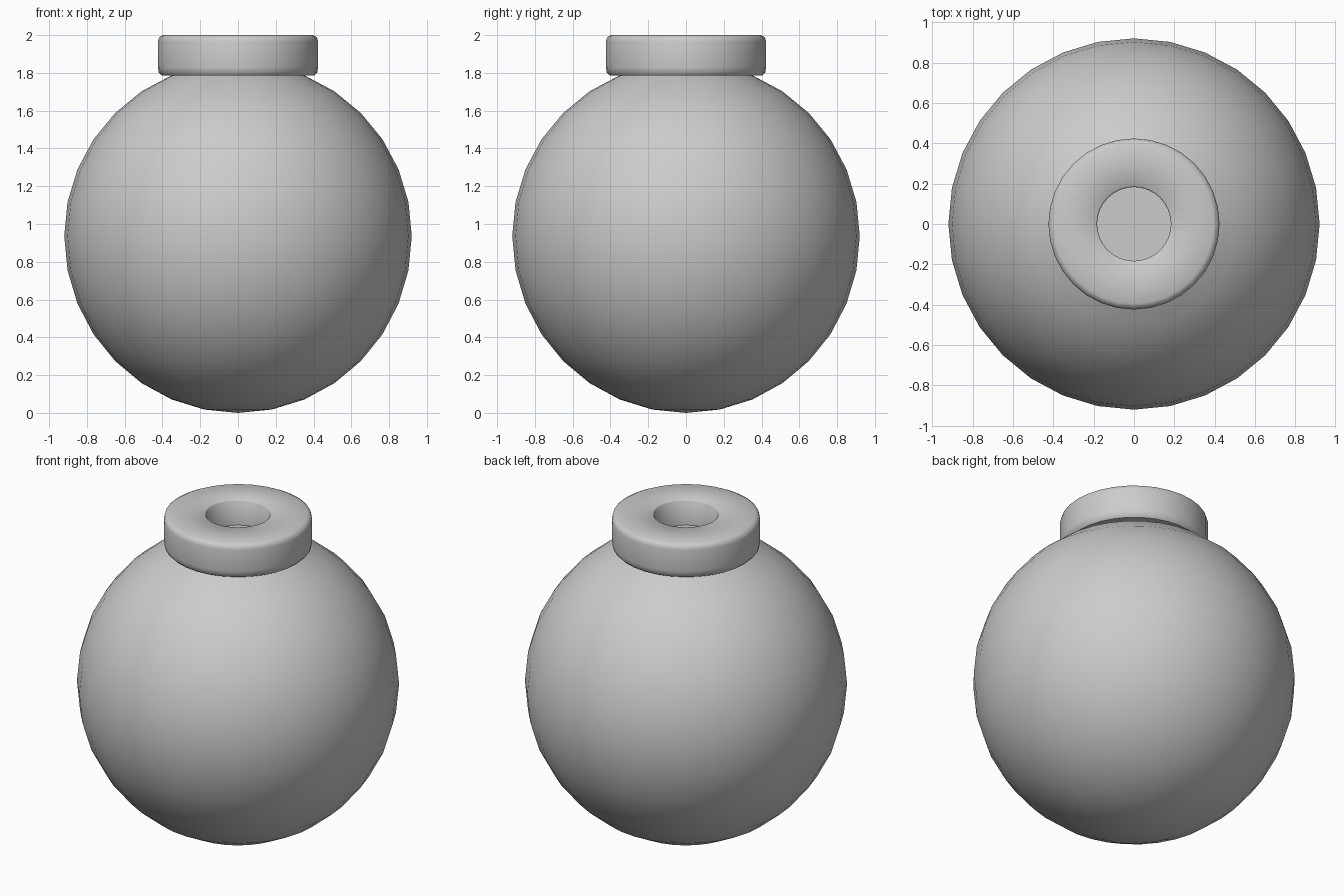
import bpy, bmesh
from math import sin, cos, pi, radians

if "Cube" in bpy.data.objects:
    bpy.data.objects.remove(bpy.data.objects["Cube"])

SEG = 32
STEP = 2 * pi / SEG
R, CZ = 0.92, 0.937

# Round body: sphere rings from just above the bottom pole up to the neck opening
profile = [(R * sin(i * STEP), CZ - (CZ if i < 8 else R) * cos(i * STEP) * 1.0)
           for i in range(1, 15)]

# Collar: tucked underside, softened rims, flat top, then the bore
profile += [(0.352, 1.79), (0.405, 1.787), (0.42, 1.803), (0.424, 1.83),
            (0.424, 1.965), (0.418, 1.988), (0.395, 2.0),
            (0.19, 2.0), (0.183, 1.993), (0.183, 1.84)]


def lathe(name, points):
    bm = bmesh.new()
    pole = bm.verts.new((0, 0, 0))
    rings = [[bm.verts.new((r * cos(k * STEP), r * sin(k * STEP), z))
              for k in range(SEG)] for r, z in points]
    for k in range(SEG):
        n = (k + 1) % SEG
        bm.faces.new((pole, rings[0][n], rings[0][k]))
        for a, b in zip(rings, rings[1:]):
            bm.faces.new((a[k], a[n], b[n], b[k]))
    # Floor of the bore
    bm.faces.new(rings[-1])
    bmesh.ops.recalc_face_normals(bm, faces=bm.faces)
    mesh = bpy.data.meshes.new(name)
    bm.to_mesh(mesh)
    bm.free()
    obj = bpy.data.objects.new(name, mesh)
    bpy.context.collection.objects.link(obj)
    return obj


# Single turned shell: globe with collar and socket
globe = lathe("globe_with_collar", profile)
bpy.context.view_layer.objects.active = globe
globe.select_set(True)
bpy.ops.object.shade_smooth_by_angle(angle=radians(50))
